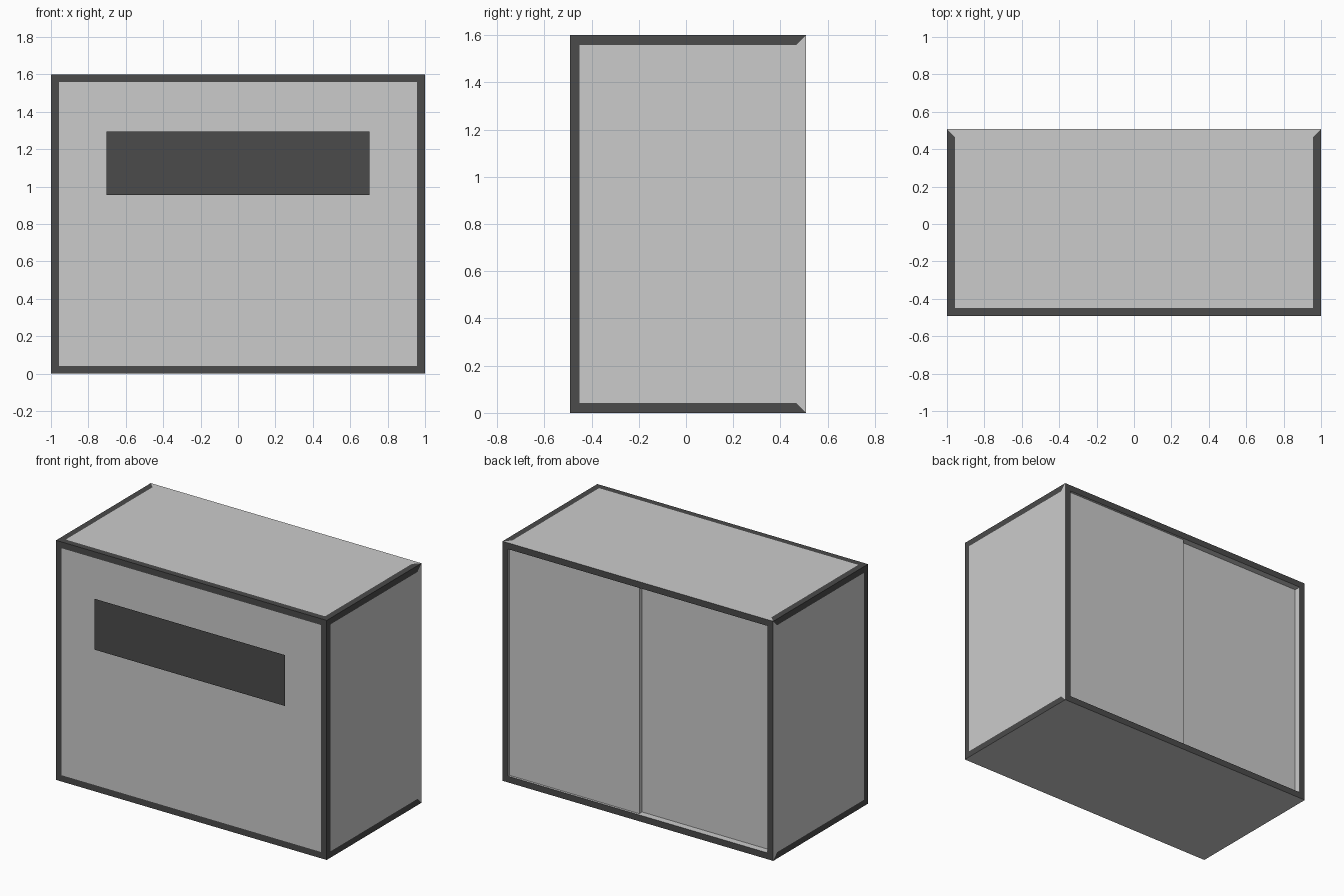
import bpy, bmesh
from mathutils import Matrix

if "Cube" in bpy.data.objects:
    bpy.data.objects.remove(bpy.data.objects["Cube"])

W, H = 2.0, 1.6                 # width and height
Y0, Y1 = -0.492, 0.508          # front and back of the body
BORDER = 0.042                  # width of the dark edging
STEP, RECESS = 0.015, 0.045     # depths of the two sliding doors

dark = bpy.data.materials.new("dark_trim")
dark.diffuse_color = (0.07, 0.07, 0.07, 1)
dark.use_nodes = True
dark.node_tree.nodes["Principled BSDF"].inputs["Base Color"].default_value = dark.diffuse_color
grey = bpy.data.materials.new("grey_panel")
grey.diffuse_color = (0.8, 0.8, 0.8, 1)
grey.use_nodes = True
grey.node_tree.nodes["Principled BSDF"].inputs["Base Color"].default_value = grey.diffuse_color


def add_object(name, bm, *materials):
    mesh = bpy.data.meshes.new(name)
    bm.to_mesh(mesh)
    bm.free()
    for m in materials:
        mesh.materials.append(m)
    obj = bpy.data.objects.new(name, mesh)
    bpy.context.collection.objects.link(obj)
    return obj


def box(x0, x1, y0, y1, z0, z1):
    bm = bmesh.new()
    centre = ((x0 + x1) / 2, (y0 + y1) / 2, (z0 + z1) / 2)
    size = (x1 - x0, y1 - y0, z1 - z0)
    bmesh.ops.create_cube(bm, size=1, matrix=Matrix.Translation(centre) @ Matrix.Diagonal((*size, 1)))
    bm.normal_update()
    return bm


# Cabinet body: every face but the underside gets a dark border
bm = box(-W / 2, W / 2, Y0, Y1, 0, H)
sides = [f for f in bm.faces if f.normal.z > -0.5]
rims = bmesh.ops.inset_individual(bm, faces=sides, thickness=BORDER, use_even_offset=True)["faces"]
for f in rims:
    f.material_index = 1

# Rear door opening, sunk to the depth of the inner sliding door
bm.normal_update()
back = next(f for f in sides if f.normal.y > 0.5)
walls = bmesh.ops.extrude_discrete_faces(bm, faces=[back])["faces"]
bmesh.ops.translate(bm, verts=walls[0].verts, vec=(0, -RECESS, 0))
for f in bm.faces:
    ys = [v.co.y for v in f.verts]
    if min(ys) > Y1 - RECESS - 0.001 and min(ys) < Y1 - 0.001:
        f.material_index = 0
add_object("cabinet_body", bm, grey, dark)

# Outer sliding door on the +x half of the opening
add_object("outer_sliding_door",
           box(0, W / 2 - BORDER, Y1 - RECESS, Y1 - STEP, BORDER, H - BORDER), grey)

# Thin dark panel floating just in front of the body
bm = bmesh.new()
corners = [(-0.703, 0.955), (0.703, 0.955), (0.703, 1.295), (-0.703, 1.295)]
bm.faces.new([bm.verts.new((x, -0.508, z)) for x, z in corners])
add_object("front_dark_panel", bm, dark)
